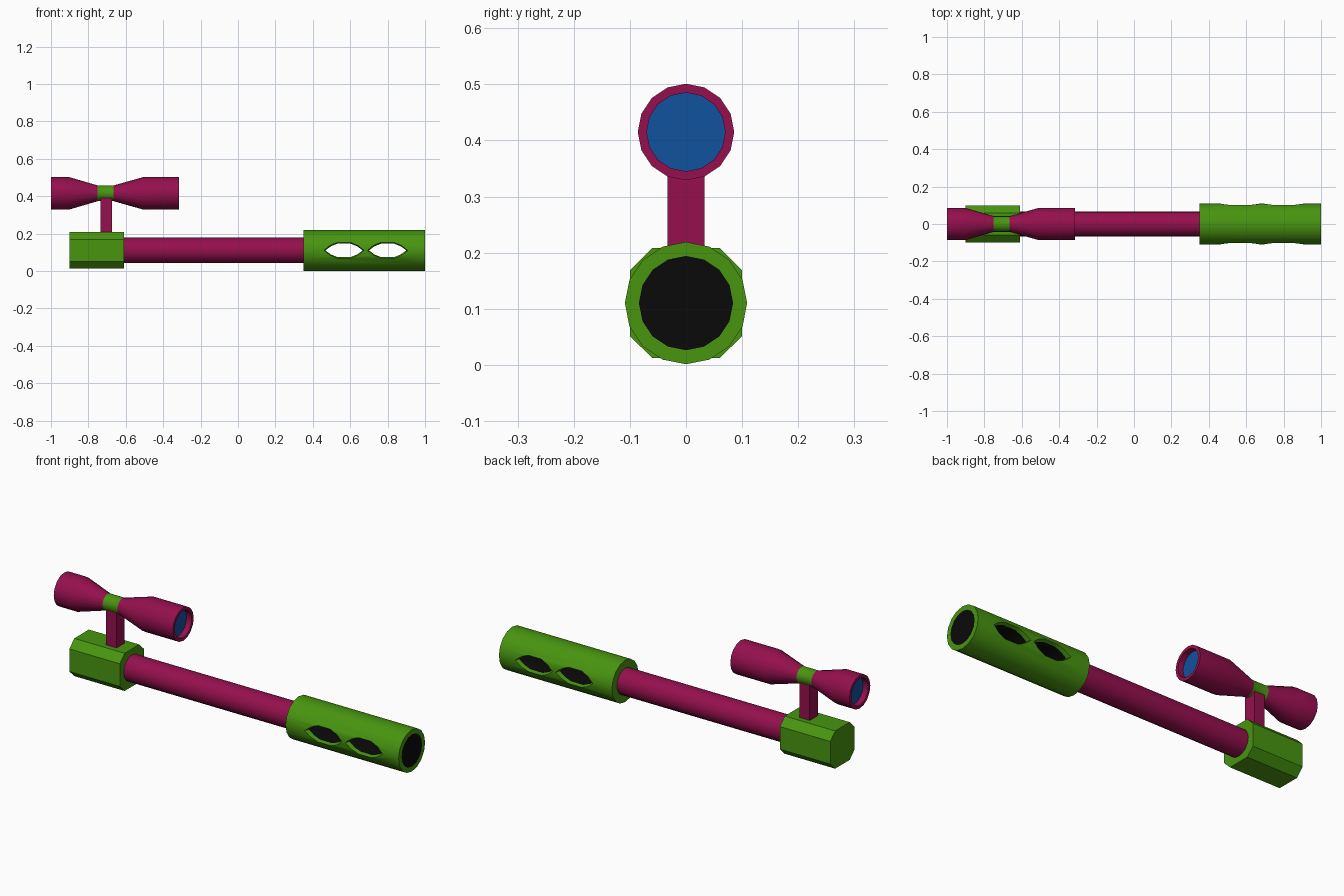
import bpy, bmesh, math

if "Cube" in bpy.data.objects:
    bpy.data.objects.remove(bpy.data.objects["Cube"])

CZ, SZ = 0.11, 0.415   # heights of the barrel axis and the scope axis


def mat(name, rgb):
    m = bpy.data.materials.new(name)
    m.diffuse_color = (*rgb, 1)
    m.use_nodes = True
    m.node_tree.nodes["Principled BSDF"].inputs["Base Color"].default_value = m.diffuse_color
    return m


GREEN = mat("green", (0.065, 0.30, 0.005))
RED = mat("crimson", (0.30, 0.005, 0.075))
BLUE = mat("lens blue", (0.005, 0.085, 0.34))
BLACK = mat("black", (0.003, 0.003, 0.003))


def finish(name, bm, mats, smooth=True):
    bmesh.ops.recalc_face_normals(bm, faces=bm.faces[:])
    me = bpy.data.meshes.new(name)
    bm.to_mesh(me)
    bm.free()
    ob = bpy.data.objects.new(name, me)
    bpy.context.collection.objects.link(ob)
    for m in mats:
        me.materials.append(m)
    if smooth:
        smooth_shade(ob)
    return ob


def smooth_shade(ob):
    bpy.ops.object.select_all(action='DESELECT')
    ob.select_set(True)
    bpy.context.view_layer.objects.active = ob
    bpy.ops.object.shade_smooth_by_angle(angle=math.radians(35))


def loft(loops):
    """Closed skin over a list of equal-length point loops, capped at both ends."""
    bm = bmesh.new()
    rings = [[bm.verts.new(p) for p in lp] for lp in loops]
    n = len(rings[0])
    for a, b in zip(rings, rings[1:]):
        for i in range(n):
            j = (i + 1) % n
            bm.faces.new((a[i], a[j], b[j], b[i]))
    bm.faces.new(rings[0])
    bm.faces.new(rings[-1])
    return bm


def turned(profile, z, n=16):
    """Profile of (x, radius) turned about a lengthwise axis at height z."""
    return loft([[(x, r * math.cos(math.tau * i / n), z + r * math.sin(math.tau * i / n))
                  for i in range(n)] for x, r in profile])


# breech block: box with chamfered long edges
section = [(.1, .06), (.06, .1), (-.06, .1), (-.1, .06),
           (-.1, -.06), (-.06, -.1), (.06, -.1), (.1, -.06)]
bm = loft([[(x, y, CZ + z * 0.98) for y, z in section] for x in (-0.90, -0.61)])
finish("breech_block", bm, [GREEN], False)

# barrel
finish("barrel", turned([(-0.63, .068), (0.37, .068)], CZ), [RED])

# muzzle brake, with an inner ring for the painted bore
muzzle = finish("muzzle_brake", turned([(0.35, .109), (1.0, .109), (1.0, .084)], CZ),
                [GREEN, BLACK], False)

# two sideways vents cut right through, flared at the outside
half = [(.1, 0), (.07, .022), (.035, .036)]
outline = half + [(-x, z) for x, z in half[::-1]] + [(-x, -z) for x, z in half[1:]] \
    + [(x, -z) for x, z in half[:0:-1]]
for cx in (0.567, 0.80):
    loops = [[(cx + x * fx, y, CZ + z * fz) for x, z in outline]
             for y, fx, fz in ((-.125, 1.13, 1.45), (-.085, 1, 1), (.085, 1, 1), (.125, 1.13, 1.45))]
    cutter = finish("vent_cutter", loft(loops), [GREEN], False)
    cutter.hide_render = True
    mod = muzzle.modifiers.new("vent", 'BOOLEAN')
    mod.operation, mod.solver, mod.object = 'DIFFERENCE', 'EXACT', cutter
    dg = bpy.context.evaluated_depsgraph_get()
    mesh = bpy.data.meshes.new_from_object(muzzle.evaluated_get(dg))
    muzzle.modifiers.clear()
    muzzle.data = mesh
    bpy.data.objects.remove(cutter)
muzzle.data.materials.clear()
for m in (GREEN, BLACK):
    muzzle.data.materials.append(m)
for p in muzzle.data.polygons:
    c = p.center
    bore = c.x > 0.999 and math.hypot(c.y, c.z - CZ) < 0.08
    tunnel = 0.4 < c.x < 0.95 and abs(c.y) < 0.083 and abs(c.z - CZ) < 0.045
    p.material_index = 1 if bore or tunnel else 0
smooth_shade(muzzle)

# scope stem
bm = bmesh.new()
bmesh.ops.create_cube(bm, size=1)
for v in bm.verts:
    v.co = (-0.705 + v.co.x * 0.06, v.co.y * 0.066, 0.295 + v.co.z * 0.20)
finish("scope_stem", bm, [RED], False)

# scope body: waisted tube with recessed lenses and a green band round the waist
profile = [(-.97, .07), (-1.0, .07), (-1.0, .086), (-.90, .086), (-.75, .042), (-.665, .042),
           (-.51, .086), (-.315, .086), (-.315, .07), (-.345, .07)]
scope = finish("scope", turned(profile, SZ), [RED, GREEN, BLUE])
for p in scope.data.polygons:
    if len(p.vertices) > 4:
        p.material_index = 2
    elif -0.74 < p.center.x < -0.67:
        p.material_index = 1
